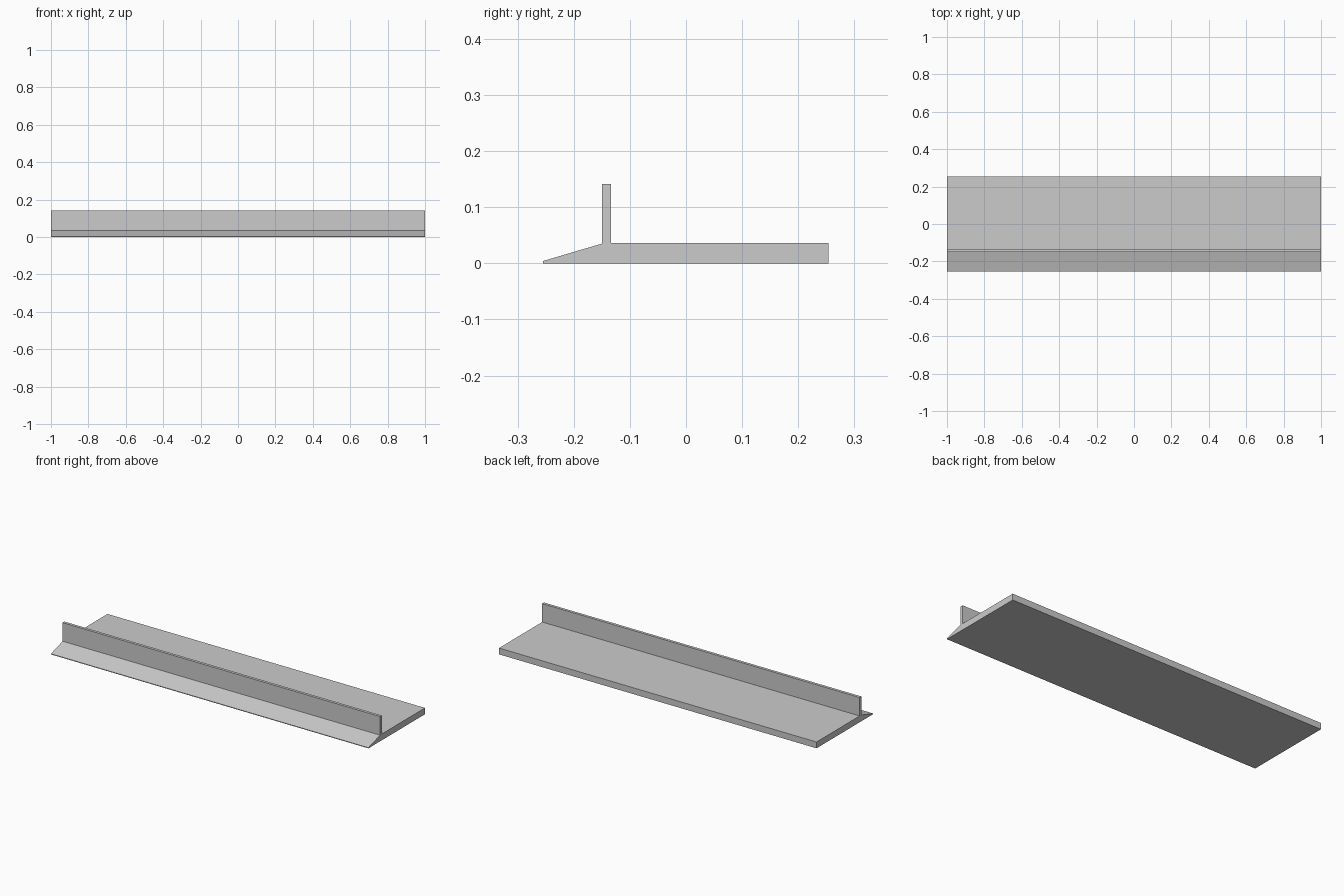
import bpy
import bmesh

cube = bpy.data.objects.get("Cube")
if cube:
    bpy.data.objects.remove(cube, do_unlink=True)

# Plain grey material
grey = bpy.data.materials.new("light_grey")
grey.use_nodes = True
colour = (0.6, 0.6, 0.6, 1.0)
grey.diffuse_color = colour
grey.node_tree.nodes["Principled BSDF"].inputs["Base Color"].default_value = colour

# Side profile (y, z): base slab, bevelled front lip and upright fence
LENGTH = 2.0
profile = [
    (-0.255, 0.0), (0.254, 0.0), (0.254, 0.036), (-0.134, 0.036),
    (-0.134, 0.141), (-0.15, 0.141), (-0.15, 0.035), (-0.255, 0.004),
]

# Extrude the profile along x
bm = bmesh.new()
end = bm.faces.new([bm.verts.new((-LENGTH / 2, y, z)) for y, z in profile])
swept = bmesh.ops.extrude_face_region(bm, geom=[end])
moved = [v for v in swept["geom"] if isinstance(v, bmesh.types.BMVert)]
bmesh.ops.translate(bm, verts=moved, vec=(LENGTH, 0, 0))
bmesh.ops.recalc_face_normals(bm, faces=bm.faces)

mesh = bpy.data.meshes.new("ledge_strip")
bm.to_mesh(mesh)
bm.free()
mesh.materials.append(grey)
strip = bpy.data.objects.new("ledge_strip", mesh)
bpy.context.collection.objects.link(strip)
